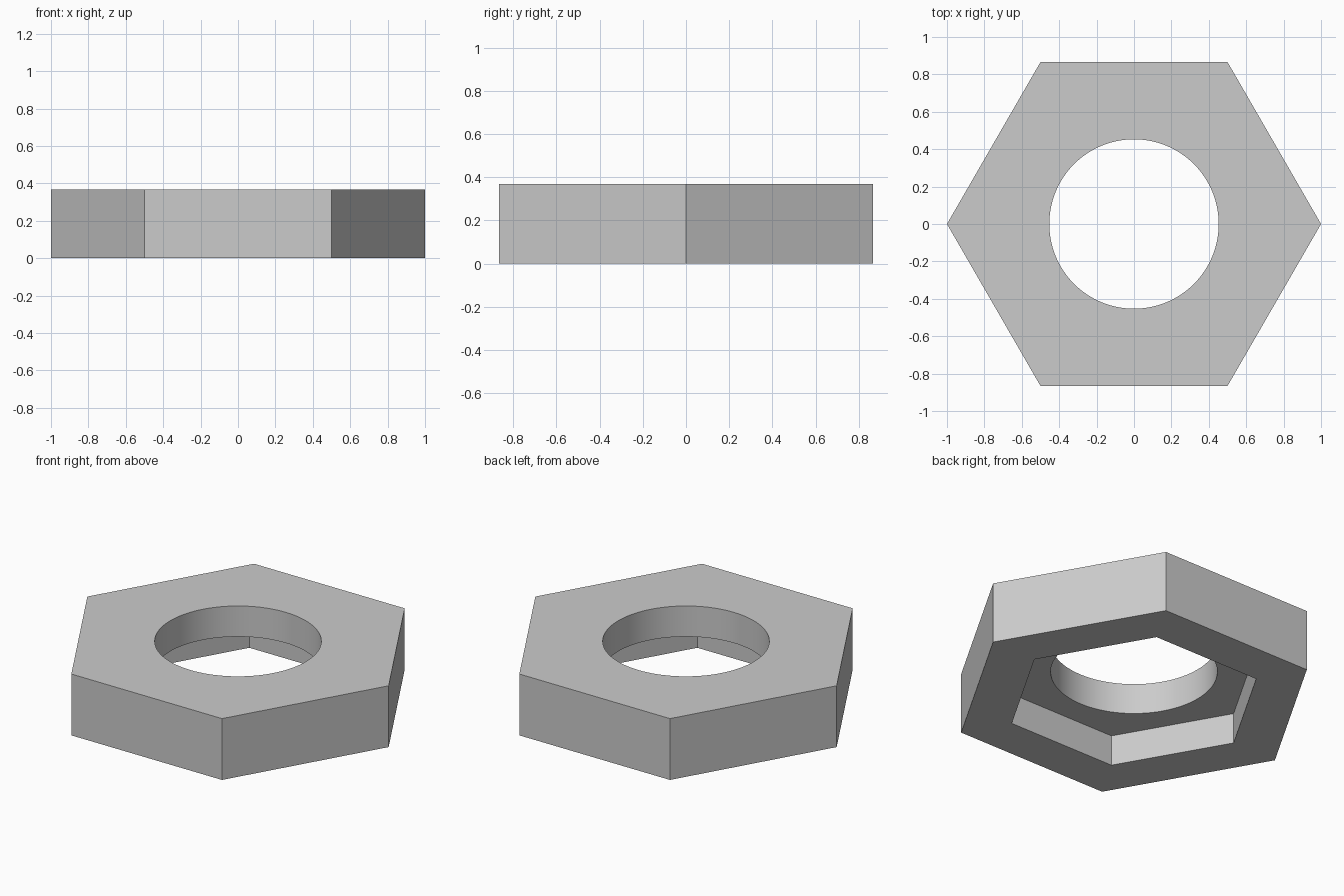
import bpy
import bmesh
from math import cos, sin, pi, radians

default_cube = bpy.data.objects.get("Cube")
if default_cube:
    bpy.data.objects.remove(default_cube, do_unlink=True)

HEIGHT = 0.368
POCKET = HEIGHT / 2      # depth of the hexagonal recess underneath
OUTER, INNER, BORE = 1.0, 0.707, 0.453
SEGMENTS = 96            # multiple of six, so hexagon corners are exact

# Plain grey material
grey = bpy.data.materials.new("plain grey")
grey.use_nodes = True
colour = (0.6, 0.6, 0.6, 1)
grey.diffuse_color = colour
grey.node_tree.nodes["Principled BSDF"].inputs["Base Color"].default_value = colour


def ring(bm, radius, z, hexagonal):
    """Closed loop of vertices, round or hexagonal."""
    verts = []
    for i in range(SEGMENTS):
        a = 2 * pi * i / SEGMENTS
        r = radius
        if hexagonal:
            r *= cos(pi / 6) / cos(a % (pi / 3) - pi / 6)
        verts.append(bm.verts.new((r * cos(a), r * sin(a), z)))
    return verts


# Hexagonal nut: outer wall, top, round bore, recess ceiling, recess wall, base
bm = bmesh.new()
rings = [
    ring(bm, OUTER, 0, True),
    ring(bm, OUTER, HEIGHT, True),
    ring(bm, BORE, HEIGHT, False),
    ring(bm, BORE, POCKET, False),
    ring(bm, INNER, POCKET, True),
    ring(bm, INNER, 0, True),
]
for k, lower in enumerate(rings):
    upper = rings[(k + 1) % len(rings)]
    for i in range(SEGMENTS):
        j = (i + 1) % SEGMENTS
        bm.faces.new((lower[i], lower[j], upper[j], upper[i]))

# Merge the flat strips into clean wall panels
bmesh.ops.recalc_face_normals(bm, faces=bm.faces)
mesh = bpy.data.meshes.new("hex_nut")
bm.to_mesh(mesh)
bm.free()
mesh.materials.append(grey)

nut = bpy.data.objects.new("hex_nut", mesh)
bpy.context.collection.objects.link(nut)

# Smooth bore, crisp corners
bpy.ops.object.select_all(action="DESELECT")
nut.select_set(True)
bpy.context.view_layer.objects.active = nut
bpy.ops.object.shade_smooth_by_angle(angle=radians(30))
